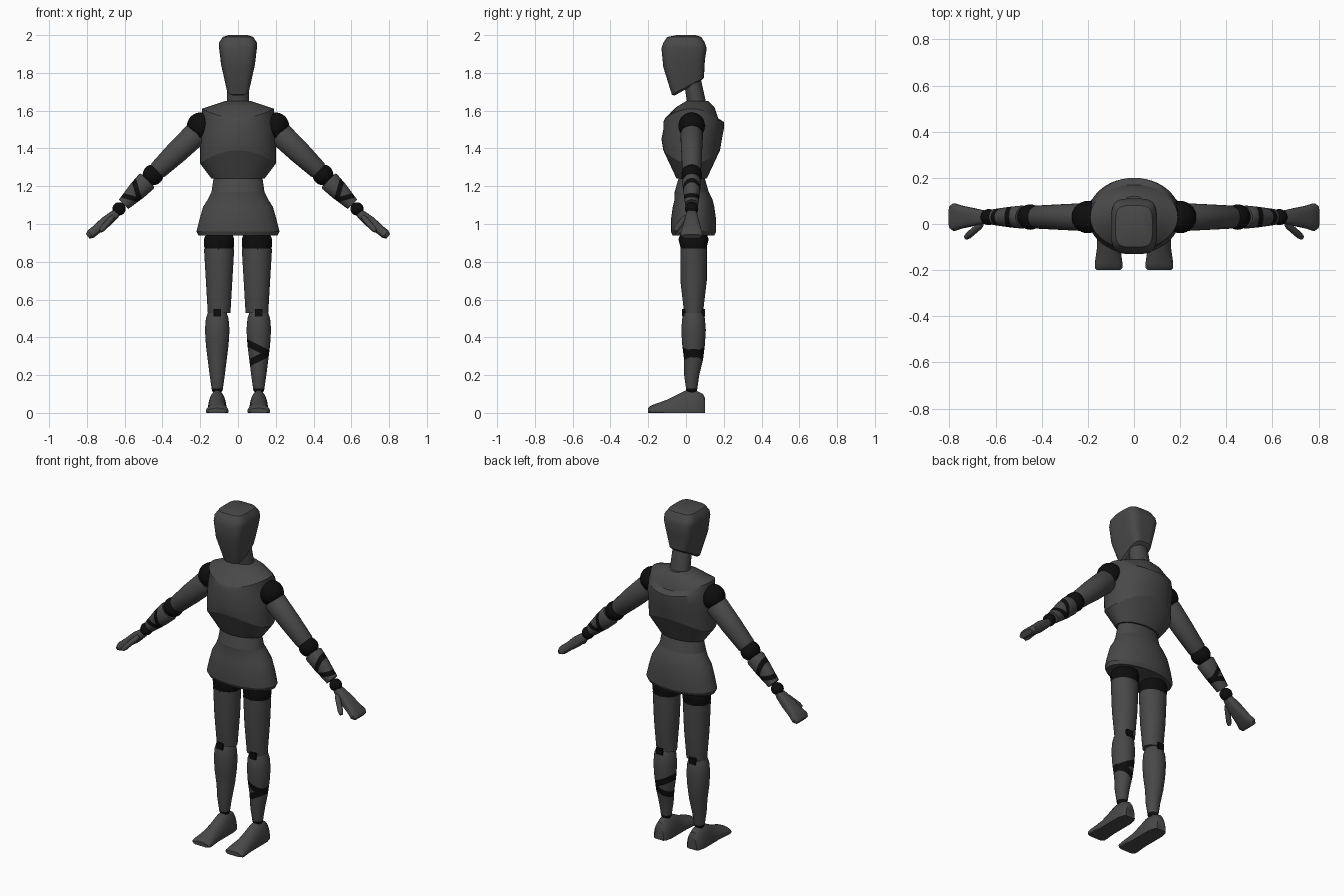
import bpy, bmesh, math
from mathutils import Matrix, Vector

if "Cube" in bpy.data.objects:
    bpy.data.objects.remove(bpy.data.objects["Cube"], do_unlink=True)


def material(name, v):
    m = bpy.data.materials.new(name)
    m.diffuse_color = (v, v, v, 1)
    m.use_nodes = True
    m.node_tree.nodes["Principled BSDF"].inputs["Base Color"].default_value = (v, v, v, 1)
    return m


GREY = material("dark grey", 0.065)
BLACK = material("black", 0.004)


def finish(name, bm, mats, matrix):
    """Place the mesh, fix normals and shade it smooth with sharp edges kept."""
    bm.transform(matrix)
    bmesh.ops.recalc_face_normals(bm, faces=bm.faces)
    me = bpy.data.meshes.new(name)
    bm.to_mesh(me)
    bm.free()
    for m in mats:
        me.materials.append(m)
    ob = bpy.data.objects.new(name, me)
    bpy.context.collection.objects.link(ob)
    bpy.ops.object.select_all(action='DESELECT')
    ob.select_set(True)
    bpy.context.view_layer.objects.active = ob
    bpy.ops.object.shade_smooth_by_angle(angle=math.radians(35))
    return ob


def loft(name, rings, mat=GREY, matrix=Matrix(), power=2, n=32, sharp=(), bands=(), floor=None):
    """Rings are (z, centre y, half width x, half depth y, lift front and back, tilt)."""
    bm = bmesh.new()
    loops = []
    for r in rings:
        z, cy, rx, ry, lift, tilt = tuple(r) + (0,) * (6 - len(r))
        loop = []
        for i in range(n):
            a = 2 * math.pi * i / n
            c, s = math.cos(a), math.sin(a)
            x = math.copysign(abs(c) ** (2 / power), c)
            y = math.copysign(abs(s) ** (2 / power), s)
            py = cy + ry * y
            if floor is not None:
                py = max(py, floor)
            loop.append(bm.verts.new((rx * x, py, z + lift * s * s + tilt * y)))
        loops.append(loop)
    for a, b in zip(loops, loops[1:]):
        for i in range(n):
            j = (i + 1) % n
            bm.faces.new((a[i], a[j], b[j], b[i]))
    bm.faces.new(loops[0])
    bm.faces.new(loops[-1])
    # crisp ridges around chosen rings
    for k in sharp:
        for i in range(n):
            bm.edges.get((loops[k][i], loops[k][(i + 1) % n])).smooth = False
    # slanted bands cut into the surface: (height, slope over x, half width)
    for h, k, w in bands:
        for e in (-w, w):
            bmesh.ops.bisect_plane(bm, geom=bm.verts[:] + bm.edges[:] + bm.faces[:],
                                   plane_co=(0, 0, h + e), plane_no=(-k, 0, 1))
    for f in bm.faces:
        c = f.calc_center_median()
        f.material_index = int(any(abs(c.z - h - k * c.x) < w for h, k, w in bands))
    return finish(name, bm, [mat, BLACK] if bands else [mat], matrix)


def ball(name, centre, r, matrix):
    bm = bmesh.new()
    bmesh.ops.create_uvsphere(bm, u_segments=32, v_segments=16, radius=r)
    return finish(name, bm, [BLACK], matrix @ Matrix.Translation(centre))


def along(a, b):
    """Frame at a with local z pointing to b."""
    d = (Vector(b) - Vector(a)).normalized()
    x = Vector((0, 1, 0)).cross(d).normalized()
    return Matrix.Translation(a) @ Matrix((x, d.cross(x), d)).transposed().to_4x4()


# Head and neck
loft("head", [(1.72, 0.01, 0.045, 0.07, 0, 0.04), (1.73, 0.01, 0.06, 0.085, 0, 0.045),
              (1.85, -0.01, 0.09, 0.11, 0, 0.02), (1.93, -0.01, 0.1, 0.12),
              (1.96, -0.01, 0.1, 0.11), (1.99, -0.01, 0.08, 0.09),
              (2.0, 0, 0.05, 0.05)], power=4, n=48)
loft("neck", [(0, 0, 0.06, 0.05), (0.16, 0, 0.055, 0.045)],
     matrix=along((0, 0.06, 1.62), (0, 0.03, 1.78)))

# Torso: ribs, chest and collar in one shell
loft("chest", [(1.24, 0.03, 0.14, 0.08), (1.32, 0.03, 0.2, 0.15, 0.07),
               (1.42, 0.03, 0.2, 0.16, 0.03), (1.5, 0.04, 0.2, 0.16),
               (1.57, 0.04, 0.19, 0.16, -0.03), (1.61, 0.03, 0.19, 0.14, -0.05),
               (1.63, 0.05, 0.13, 0.1, -0.01), (1.65, 0.06, 0.07, 0.06)],
     n=48, sharp=(1, 5))
loft("pelvis", [(0.94, 0.04, 0.21, 0.11), (0.96, 0.04, 0.22, 0.12), (1.02, 0.04, 0.205, 0.12),
                (1.09, 0.04, 0.185, 0.11), (1.13, 0.04, 0.16, 0.1),
                (1.17, 0.03, 0.14, 0.09), (1.24, 0.03, 0.13, 0.07)],
     n=48, sharp=(1, 5))

for side, s in (("left", 1), ("right", -1)):
    mirror = Matrix.Diagonal((s, 1, 1, 1))
    leg = mirror @ Matrix.Translation((0.1, 0, 0))

    # Leg
    loft(side + "_hip_joint", [(0.86, 0.04, 0.07, 0.07), (0.88, 0.04, 0.08, 0.07),
                               (0.92, 0.04, 0.08, 0.08), (0.97, 0.04, 0.06, 0.06)], BLACK, leg)
    loft(side + "_thigh", [(0.53, 0.04, 0.06, 0.05), (0.7, 0.04, 0.07, 0.07),
                           (0.87, 0.04, 0.08, 0.07)], matrix=leg)
    bm = bmesh.new()
    bmesh.ops.create_cube(bm, size=1)
    finish(side + "_knee_hinge", bm, [BLACK],
           leg @ Matrix.Translation((0.01, 0.04, 0.53)) @ Matrix.Diagonal((0.04, 0.12, 0.04, 1)))
    shin = mirror @ Matrix.Translation((0.11, 0, 0))
    loft(side + "_shin", [(0.13, 0.03, 0.03, 0.03), (0.2, 0.03, 0.04, 0.04),
                          (0.28, 0.04, 0.05, 0.05), (0.36, 0.04, 0.06, 0.06),
                          (0.44, 0.04, 0.065, 0.065), (0.5, 0.04, 0.06, 0.06),
                          (0.53, 0.04, 0.05, 0.05)], matrix=shin,
         bands=((0.34, -0.5, 0.02), (0.29, 0.5, 0.02)) if s == 1 else ())
    ball(side + "_ankle_joint", (0, 0.03, 0.13), 0.03, shin)
    foot = shin @ Matrix.Translation((0, 0.1, 0)) @ Matrix.Rotation(math.radians(90), 4, 'X')
    loft(side + "_foot", [(0, 0.01, 0.03, 0.07), (0.01, 0.01, 0.04, 0.09), (0.05, 0.01, 0.05, 0.11),
                          (0.1, 0.01, 0.05, 0.11), (0.14, 0.01, 0.05, 0.09),
                          (0.2, 0.01, 0.05, 0.06), (0.27, 0.01, 0.06, 0.035),
                          (0.29, 0.01, 0.06, 0.025), (0.3, 0.01, 0.05, 0.015)],
         matrix=foot, floor=0)

    # Arm
    ball(side + "_shoulder_joint", (0.2, 0.03, 1.52), 0.07, mirror)
    elbow, wrist = (0.45, 0.03, 1.26), (0.63, 0.03, 1.08)
    loft(side + "_upper_arm", [(0, 0, 0.06, 0.055), (0.01, 0, 0.065, 0.06), (0.15, 0, 0.06, 0.055),
                               (0.28, 0, 0.05, 0.05), (0.29, 0, 0.045, 0.045)],
         matrix=mirror @ along((0.22, 0.03, 1.48), elbow))
    ball(side + "_elbow_joint", elbow, 0.055, mirror)
    loft(side + "_forearm", [(0.04, 0, 0.05, 0.045), (0.05, 0, 0.055, 0.05), (0.12, 0, 0.05, 0.045),
                             (0.22, 0, 0.035, 0.035)],
         matrix=mirror @ along(elbow, wrist),
         bands=((0.12, 0.55, 0.015), (0.17, -0.55, 0.015)))
    ball(side + "_wrist_joint", wrist, 0.035, mirror)

    # Hand
    loft(side + "_hand", [(0, 0, 0.02, 0.025), (0.02, 0, 0.025, 0.03), (0.08, 0, 0.03, 0.04),
                          (0.14, 0, 0.025, 0.05), (0.18, 0, 0.025, 0.06), (0.2, 0, 0.015, 0.05)],
         matrix=mirror @ along((0.64, 0.03, 1.06), (0.8, 0.03, 0.93)), power=3)
    loft(side + "_thumb", [(0, 0, 0.01, 0.01), (0.02, 0, 0.015, 0.015), (0.1, 0, 0.015, 0.015),
                           (0.12, 0, 0.01, 0.01)],
         matrix=mirror @ along((0.66, 0, 1.04), (0.73, -0.06, 0.96)), n=16)
